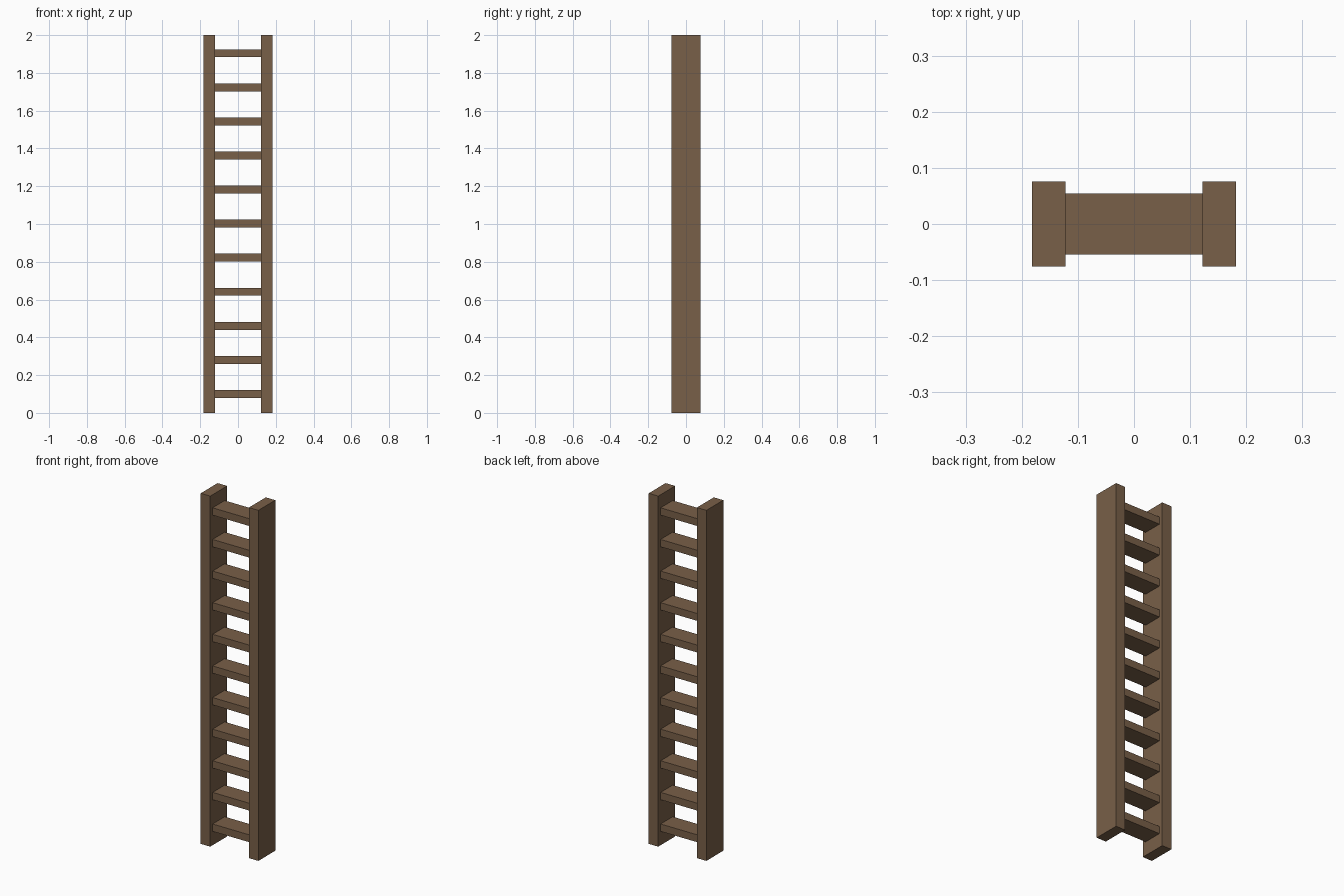
import bpy

if "Cube" in bpy.data.objects:
    bpy.data.objects.remove(bpy.data.objects["Cube"])

wood = bpy.data.materials.new("wood")
wood.diffuse_color = (0.19, 0.115, 0.065, 1)
wood.use_nodes = True
wood.node_tree.nodes["Principled BSDF"].inputs["Base Color"].default_value = wood.diffuse_color


def box(name, center, size):
    bpy.ops.mesh.primitive_cube_add(size=1, location=center)
    ob = bpy.context.object
    ob.name = name
    ob.scale = size
    bpy.ops.object.transform_apply(location=False, rotation=False, scale=True)
    ob.data.materials.append(wood)
    return ob


# Two upright side rails
for side, name in ((-1, "left_rail"), (1, "right_rail")):
    box(name, (side * 0.152, 0, 1), (0.06, 0.152, 2))

# Eleven evenly spaced flat rungs fitted between the rails
for i in range(11):
    box(f"rung_{i + 1}", (0, 0, 0.1 + i * 0.1804), (0.244, 0.109, 0.042))
